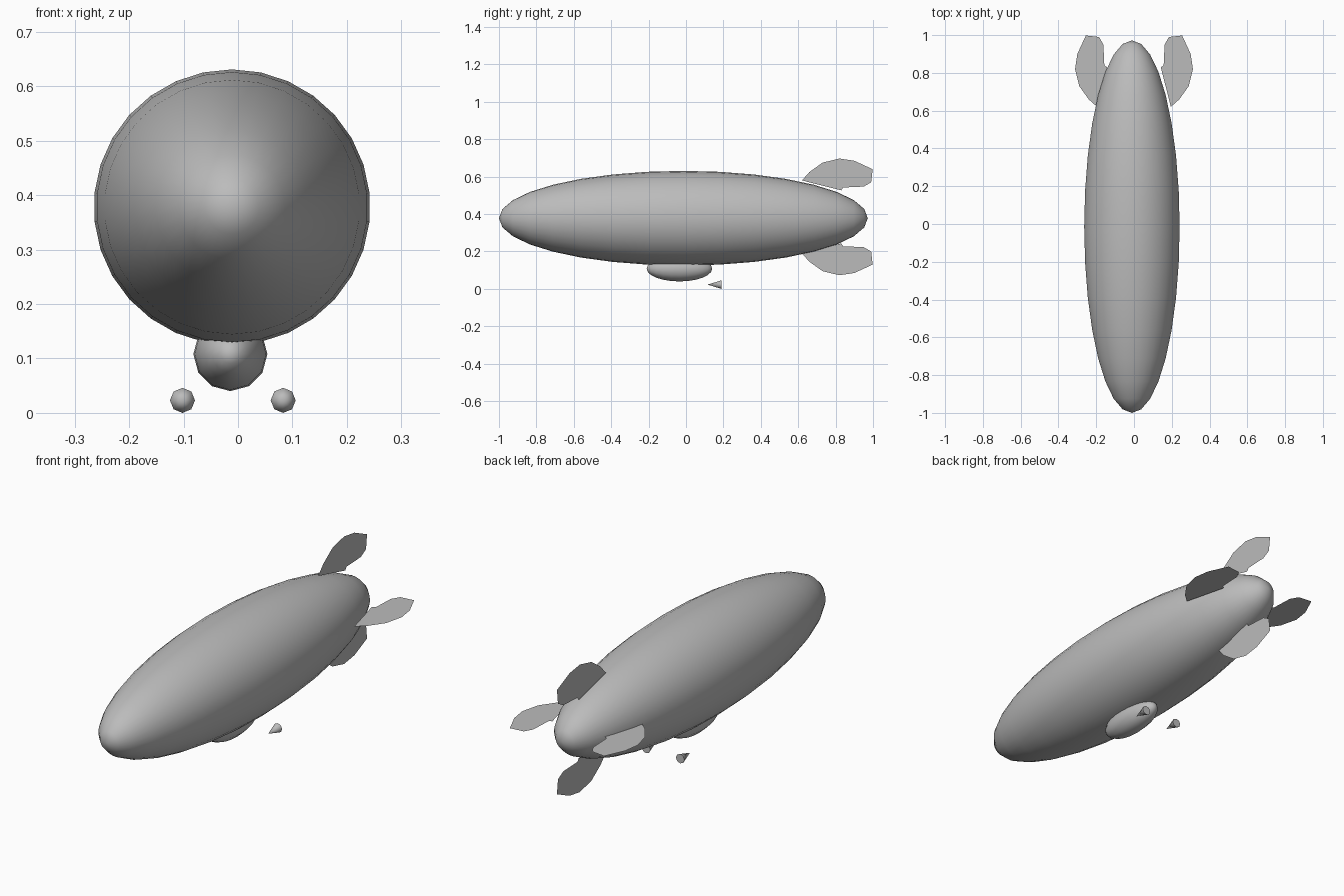
import bpy, math
from mathutils import Matrix, Vector

cube = bpy.data.objects.get("Cube")
if cube:
    bpy.data.objects.remove(cube, do_unlink=True)

grey = bpy.data.materials.new("plain grey")
grey.use_nodes = True
grey.diffuse_color = (0.5, 0.5, 0.5, 1)
grey.node_tree.nodes["Principled BSDF"].inputs["Base Color"].default_value = grey.diffuse_color


def finish(name, angle):
    obj = bpy.context.object
    obj.name = name
    obj.data.materials.append(grey)
    bpy.ops.object.transform_apply(location=True, rotation=True, scale=True)
    bpy.ops.object.shade_smooth_by_angle(angle=math.radians(angle))


def ellipsoid(name, centre, radii, segments, rings):
    """Smooth ellipsoid whose poles lie along y; radii are (x, z, y)."""
    bpy.ops.mesh.primitive_uv_sphere_add(segments=segments, ring_count=rings, radius=1,
                                         location=centre, rotation=(math.pi / 2, 0, 0))
    bpy.context.object.scale = radii
    finish(name, 80)


# Gas envelope and the gondola slung below it
ellipsoid("envelope", (-0.011, -0.014, 0.378), (0.254, 0.253, 0.986), 30, 16)
ellipsoid("gondola", (-0.014, -0.035, 0.108), (0.068, 0.068, 0.175), 12, 12)

# Engine cones, tips forward
for side, x in (("right", -0.102), ("left", 0.083)):
    bpy.ops.mesh.primitive_cone_add(vertices=8, radius1=0.023, depth=0.075,
                                    location=(x, 0.153, 0.023),
                                    rotation=(math.pi / 2, 0, 0))
    finish(side + "_engine", 60)

# Thin tail fins: one outline (distance from axis, y) turned around the axis
outline = [(0.195, 0.62), (0.24, 0.66), (0.29, 0.73), (0.312, 0.82), (0.30, 0.90),
           (0.255, 0.998), (0.185, 0.99), (0.162, 0.95), (0.157, 0.84), (0.142, 0.83)]
for i, name in enumerate(("left_fin", "bottom_fin", "right_fin", "top_fin")):
    turn = Matrix.Rotation(i * math.pi / 2, 3, 'Y')
    axis = Vector((0, 0, 0.385))
    verts = [turn @ Vector((r, y, 0)) + axis for r, y in outline]
    mesh = bpy.data.meshes.new(name)
    mesh.from_pydata(verts, [], [list(range(len(verts)))])
    mesh.materials.append(grey)
    bpy.context.collection.objects.link(bpy.data.objects.new(name, mesh))
